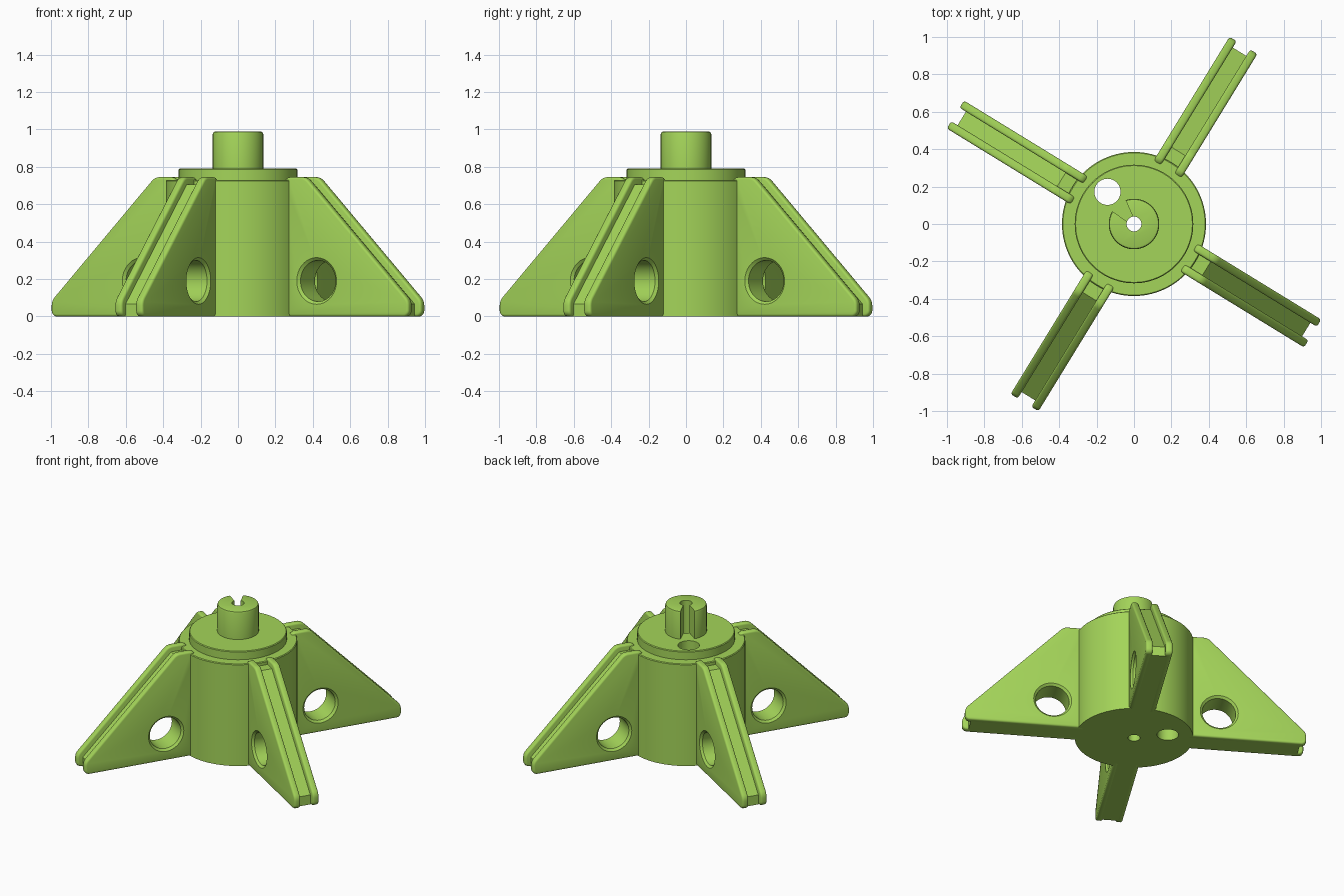
import bpy, bmesh, math
from mathutils import Matrix, Vector

if "Cube" in bpy.data.objects:
    bpy.data.objects.remove(bpy.data.objects["Cube"])

mat = bpy.data.materials.new("green")
mat.diffuse_color = (0.37, 0.66, 0.10, 1)
mat.use_nodes = True
mat.node_tree.nodes["Principled BSDF"].inputs["Base Color"].default_value = mat.diffuse_color


def finish(name, bm):
    bmesh.ops.recalc_face_normals(bm, faces=bm.faces)
    me = bpy.data.meshes.new(name)
    bm.to_mesh(me)
    bm.free()
    ob = bpy.data.objects.new(name, me)
    bpy.context.collection.objects.link(ob)
    return ob


def prism(name, pts, lo, hi, m=Matrix()):
    """Extrude a 2D outline between lo and hi."""
    bm = bmesh.new()
    f = bm.faces.new([bm.verts.new((x, y, lo)) for x, y in pts])
    r = bmesh.ops.extrude_face_region(bm, geom=[f])
    bmesh.ops.translate(bm, vec=(0, 0, hi - lo),
                        verts=[g for g in r["geom"] if isinstance(g, bmesh.types.BMVert)])
    bm.transform(m)
    return finish(name, bm)


def lathe(name, prof, n, m=Matrix()):
    """Spin an (r, z) profile with closed flat ends."""
    bm = bmesh.new()
    rings = [[bm.verts.new((r * math.cos(2 * math.pi * i / n),
                            r * math.sin(2 * math.pi * i / n), z)) for i in range(n)]
             for r, z in prof]
    for a, b in zip(rings, rings[1:]):
        for i in range(n):
            j = (i + 1) % n
            bm.faces.new((a[i], a[j], b[j], b[i]))
    bm.faces.new(rings[0])
    bm.faces.new(rings[-1])
    bm.transform(m)
    return finish(name, bm)


def bake(ob, cutters=(), bevel=0):
    """Apply an optional bevel and boolean cuts, then shade."""
    if bevel:
        b = ob.modifiers.new("bevel", 'BEVEL')
        b.width, b.segments, b.limit_method = bevel, 3, 'ANGLE'
        b.angle_limit = math.radians(60)
    for c in cutters:
        d = ob.modifiers.new("cut", 'BOOLEAN')
        d.operation, d.object, d.solver = 'DIFFERENCE', c, 'EXACT'
    bpy.context.view_layer.update()
    ev = ob.evaluated_get(bpy.context.evaluated_depsgraph_get())
    me = bpy.data.meshes.new_from_object(ev)
    ob.modifiers.clear()
    ob.data = me
    me.materials.clear()
    me.materials.append(mat)
    bpy.ops.object.select_all(action='DESELECT')
    bpy.context.view_layer.objects.active = ob
    ob.select_set(True)
    bpy.ops.object.shade_smooth_by_angle(angle=math.radians(35))


def rounded(pts, n=4):
    """Round the corners of an outline given as (x, y, radius)."""
    out = []
    for i, (x, y, r) in enumerate(pts):
        p = Vector((x, y))
        if not r:
            out.append((x, y))
            continue
        a = (Vector(pts[i - 1][:2]) - p).normalized()
        b = (Vector(pts[(i + 1) % len(pts)][:2]) - p).normalized()
        half = a.angle(b) / 2
        c = p + (a + b).normalized() * r / math.sin(half)
        s = p + a * r / math.tan(half) - c
        e = p + b * r / math.tan(half) - c
        for k in range(n + 1):
            out.append(tuple(c + s.lerp(e, k / n).normalized() * r))
    return out


# Hub with stepped top and post
hub = lathe("hub", [(0.385, 0), (0.385, 0.725), (0.38, 0.73), (0.317, 0.73), (0.317, 0.785),
                    (0.312, 0.79), (0.135, 0.79), (0.135, 0.975), (0.131, 0.986), (0.12, 0.99)], 96)
ang = math.radians(129.5)
cut_centre = lathe("centre_hole_cutter", [(0.04, -0.1), (0.04, 1.1)], 32)
cut_side = lathe("side_hole_cutter", [(0.07, -0.1), (0.07, 1.1)], 48,
                 Matrix.Translation((-0.142, 0.172, 0)))
cut_slot = prism("post_slot_cutter", [(0.02, -0.016), (0.16, -0.056), (0.16, 0.056), (0.02, 0.016)],
                 0.79, 1.1, Matrix.Rotation(ang, 4, 'Z'))
bake(hub, [cut_centre, cut_side, cut_slot])

# Fin parts, drawn as (radius, height) outlines and stood upright
up = Matrix.Rotation(math.pi / 2, 4, 'X')
plate = rounded([(0.335, 0, 0), (1.12, 0, 0.03), (1.12, 0.085, 0.06),
                 (0.473, 0.745, 0.06), (0.335, 0.745, 0.04)])
core = [(0.335, 0), (1.08, 0), (1.08, 0.068), (0.455, 0.705), (0.335, 0.705)]
cut_fin = lathe("fin_hole_cutter", [(0.125, -0.1), (0.125, -0.0876), (0.11, -0.0735),
                                    (0.11, 0.0735), (0.125, 0.0876), (0.125, 0.1)], 48,
                up @ Matrix.Translation((0.547, 0.19, 0)))
parts = [(prism("fin_plate_a", plate, 0.0425, 0.0875, up), 0.013),
         (prism("fin_plate_b", plate, -0.0875, -0.0425, up), 0.013),
         (prism("fin_core", core, -0.058, 0.058, up), 0)]
for ob, bev in parts:
    bake(ob, [cut_fin], bev)

# Four fins around the hub
for ob, _ in parts:
    for k in range(4):
        o = ob if k == 0 else ob.copy()
        if k:
            bpy.context.collection.objects.link(o)
        o.rotation_euler.z = math.radians(58.5 + 90 * k)

for c in (cut_centre, cut_side, cut_slot, cut_fin):
    bpy.data.objects.remove(c)
